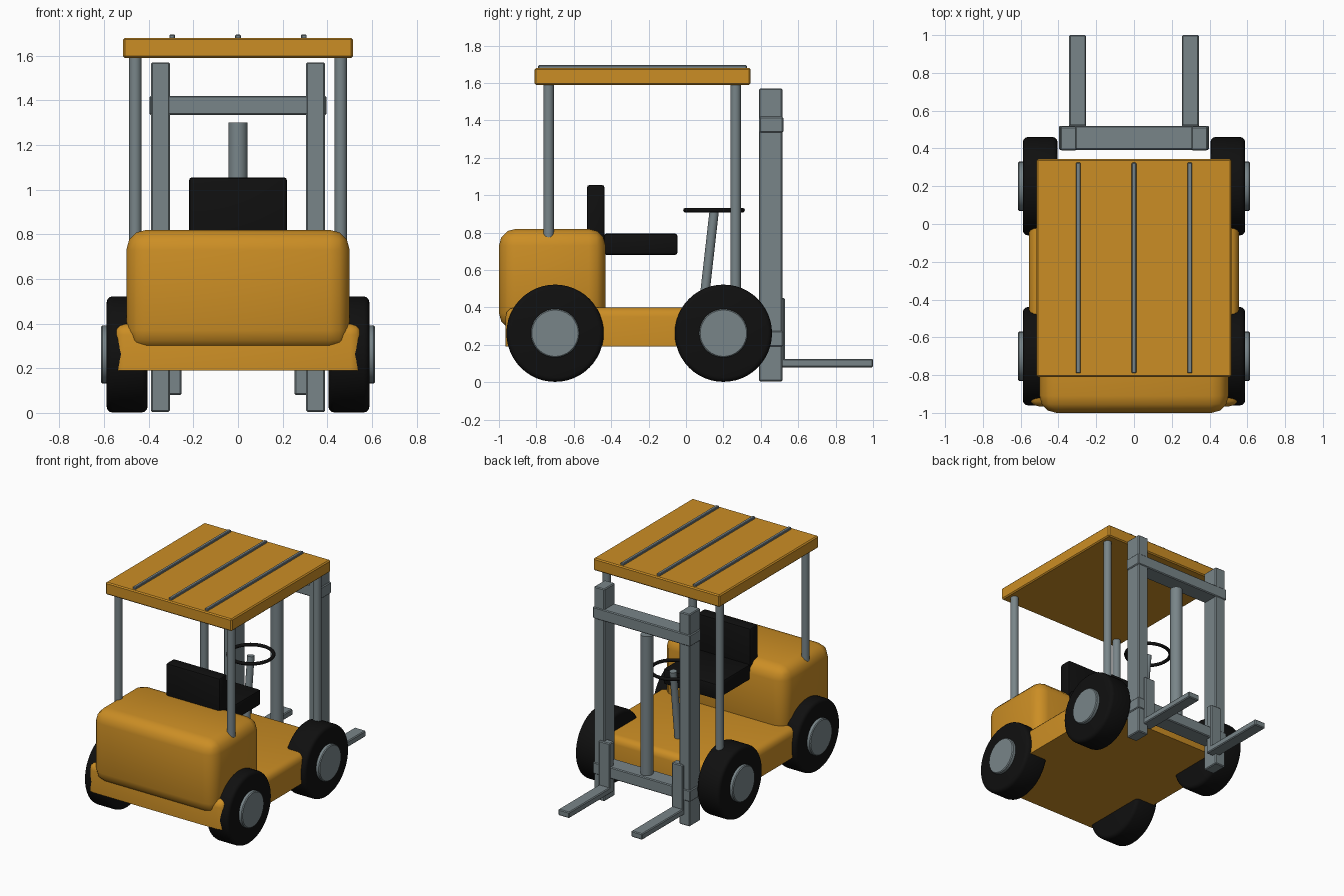
import bpy, bmesh, math
from mathutils import Vector

default = bpy.data.objects.get("Cube")
if default:
    bpy.data.objects.remove(default, do_unlink=True)


def material(name, rgb):
    m = bpy.data.materials.new(name)
    m.use_nodes = True
    m.diffuse_color = (*rgb, 1)
    m.node_tree.nodes["Principled BSDF"].inputs["Base Color"].default_value = (*rgb, 1)
    return m


YELLOW = material("amber paint", (0.60, 0.27, 0.018))
STEEL = material("grey steel", (0.19, 0.235, 0.25))
BLACK = material("black rubber", (0.005, 0.005, 0.005))


def finish(name, bm, mat):
    mesh = bpy.data.meshes.new(name)
    bm.to_mesh(mesh)
    bm.free()
    mesh.materials.append(mat)
    ob = bpy.data.objects.new(name, mesh)
    bpy.context.collection.objects.link(ob)
    bpy.ops.object.select_all(action='DESELECT')
    ob.select_set(True)
    bpy.context.view_layer.objects.active = ob
    bpy.ops.object.shade_smooth_by_angle(angle=math.radians(35))
    return ob


def box(name, mat, x, y, z, bevel=0.006, segments=1, flat_base=False):
    """Bevelled box spanning the (low, high) pairs x, y and z."""
    bm = bmesh.new()
    bmesh.ops.create_cube(bm, size=1)
    for v in bm.verts:
        v.co = [(lo + hi) / 2 + c * (hi - lo) for c, (lo, hi) in zip(v.co, (x, y, z))]
    edges = [e for e in bm.edges
             if not flat_base or max(v.co.z for v in e.verts) > z[0] + 0.001]
    bmesh.ops.bevel(bm, geom=edges, offset=bevel, segments=segments,
                    profile=0.5, affect='EDGES')
    return finish(name, bm, mat)


def rod(name, mat, start, end, radius, sides=24, bevel=0, segments=3):
    """Cylinder between two points, with optional rounded rims."""
    start, end = Vector(start), Vector(end)
    axis = end - start
    bm = bmesh.new()
    bmesh.ops.create_cone(bm, cap_ends=True, segments=sides, radius1=radius,
                          radius2=radius, depth=axis.length)
    if bevel:
        rims = [e for e in bm.edges if any(len(f.verts) > 4 for f in e.link_faces)]
        bmesh.ops.bevel(bm, geom=rims, offset=bevel, segments=segments,
                        profile=0.5, affect='EDGES')
    turn = Vector((0, 0, 1)).rotation_difference(axis)
    for v in bm.verts:
        v.co = turn @ v.co + (start + end) / 2
    return finish(name, bm, mat)


def span(side, a, b):
    return tuple(sorted((side * a, side * b)))


# Body
box("chassis", YELLOW, (-0.555, 0.555), (-0.965, 0.34), (0.19, 0.40), 0.05, 3, True)
box("counterweight", YELLOW, (-0.5, 0.5), (-1.0, -0.43), (0.28, 0.82), 0.09, 3)

# Seat
box("seat_cushion", BLACK, (-0.22, 0.22), (-0.44, -0.045), (0.68, 0.795), 0.015, 2)
box("seat_back", BLACK, (-0.22, 0.22), (-0.53, -0.435), (0.68, 1.055), 0.015, 2)

# Steering
rod("steering_column", STEEL, (0, 0.09, 0.38), (0, 0.15, 0.91), 0.025)
bpy.ops.mesh.primitive_torus_add(location=(0, 0.15, 0.92), major_radius=0.153,
                                 minor_radius=0.012, major_segments=40, minor_segments=10)
steering_wheel = bpy.context.object
steering_wheel.name = "steering_wheel"
steering_wheel.data.materials.append(BLACK)
bpy.ops.object.shade_smooth()

# Canopy
box("canopy", YELLOW, (-0.515, 0.515), (-0.81, 0.345), (1.59, 1.68), 0.008)
for x in (-0.295, 0, 0.295):
    box("canopy_rib", STEEL, (x - 0.0125, x + 0.0125), (-0.79, 0.325), (1.67, 1.695), 0.004)

# Mast cross members and lift cylinder
for name, z in (("lower_crossbar", 0.19), ("upper_crossbar", 1.335)):
    box(name, STEEL, (-0.397, 0.397), (0.393, 0.52), (z, z + 0.085))
rod("lift_cylinder", STEEL, (0, 0.455, 0.23), (0, 0.455, 1.30), 0.043, 28)

# Paired parts
for side, label in ((1, "left"), (-1, "right")):
    box(label + "_mast_upright", STEEL, span(side, 0.305, 0.39), (0.39, 0.515), (0.005, 1.57))
    box(label + "_fork_shank", STEEL, span(side, 0.253, 0.343), (0.475, 0.528), (0.08, 0.45))
    box(label + "_fork_blade", STEEL, span(side, 0.253, 0.343), (0.48, 1.0), (0.08, 0.125))
    for end, post_y, base, wheel_y in (("rear", -0.735, 0.70, -0.70),
                                       ("front", 0.265, 0.38, 0.20)):
        tag = label + "_" + end
        rod(tag + "_canopy_post", STEEL, (side * 0.46, post_y, base),
            (side * 0.46, post_y, 1.60), 0.028)
        rod(tag + "_tyre", BLACK, (side * 0.405, wheel_y, 0.262),
            (side * 0.588, wheel_y, 0.262), 0.26, 48, 0.025)
        rod(tag + "_hub", STEEL, (side * 0.50, wheel_y, 0.262),
            (side * 0.614, wheel_y, 0.262), 0.13, 36, 0.006, 1)
